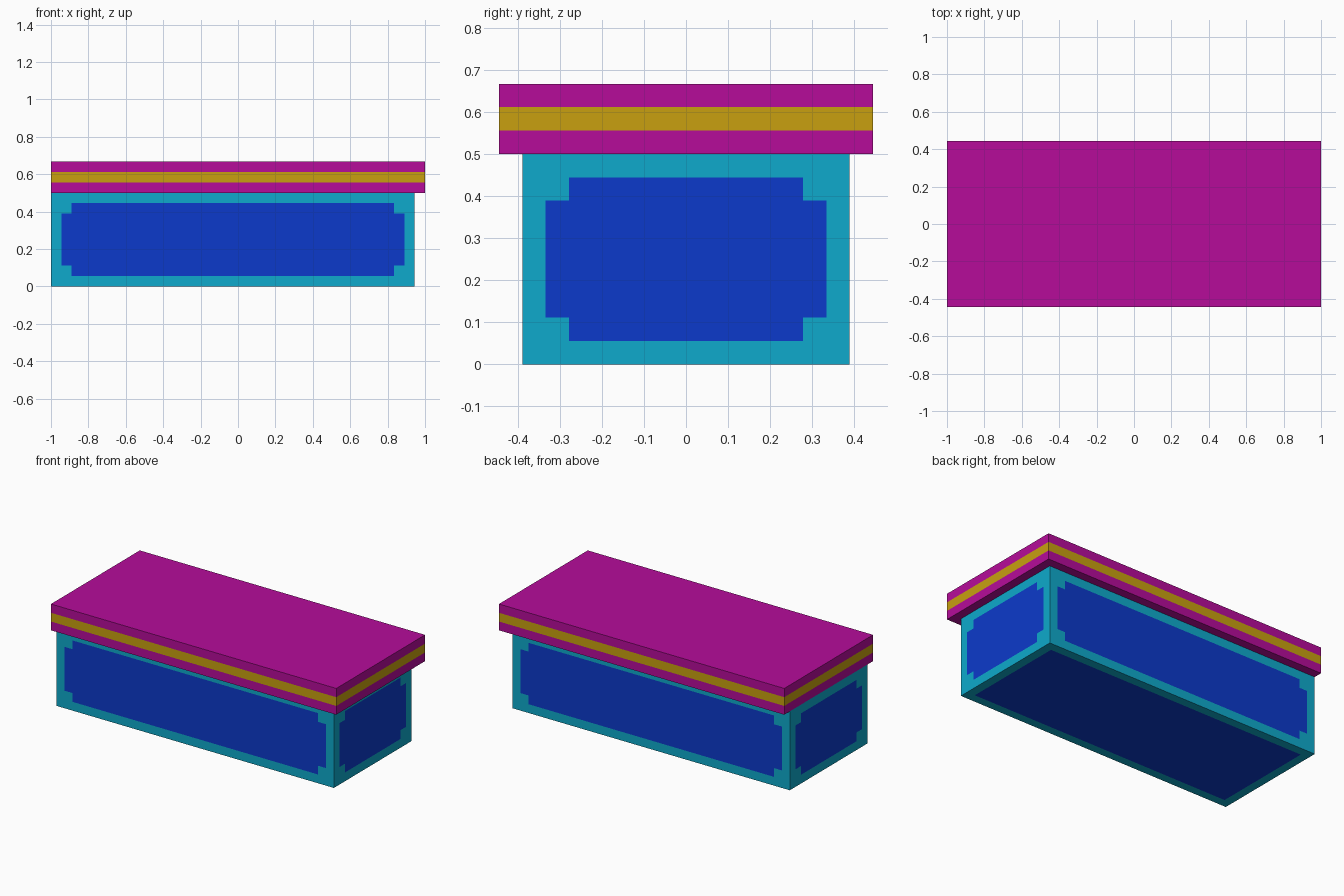
import bpy, bmesh
from mathutils import Vector

if "Cube" in bpy.data.objects:
    bpy.data.objects.remove(bpy.data.objects["Cube"])

U = 1 / 18  # modelling unit: every size is a multiple of it


def material(name, rgb):
    m = bpy.data.materials.new(name)
    m.diffuse_color = (*rgb, 1)
    m.use_nodes = True
    m.node_tree.nodes["Principled BSDF"].inputs["Base Color"].default_value = m.diffuse_color
    return m


def cut_box(name, lo, hi, cuts, mats, rule):
    """Box from lo to hi, sliced at cuts[axis], faces coloured by rule(face)."""
    bm = bmesh.new()
    bmesh.ops.create_cube(bm, size=1)
    for v in bm.verts:
        v.co = Vector([(lo[i] + hi[i]) / 2 + v.co[i] * (hi[i] - lo[i]) for i in range(3)])
    for axis, values in enumerate(cuts):
        normal = Vector([float(i == axis) for i in range(3)])
        for value in values:
            bmesh.ops.bisect_plane(bm, geom=bm.verts[:] + bm.edges[:] + bm.faces[:],
                                   plane_co=normal * value, plane_no=normal)
    bm.normal_update()
    for f in bm.faces:
        f.material_index = rule(f)
    mesh = bpy.data.meshes.new(name)
    bm.to_mesh(mesh)
    bm.free()
    for m in mats:
        mesh.materials.append(m)
    obj = bpy.data.objects.new(name, mesh)
    bpy.context.collection.objects.link(obj)
    return obj


cyan = material("cyan frame", (0.0044, 0.402, 0.604))
blue = material("blue panel", (0.0037, 0.042, 0.597))
magenta = material("magenta lid", (0.468, 0.0037, 0.323))
gold = material("gold band", (0.578, 0.352, 0.005))

# Base: cyan frame with notched blue panels on the sides, plain panel below
base_lo = (-18 * U, -7 * U, 0)
base_hi = (17 * U, 7 * U, 9 * U)


def base_rule(f):
    c = f.calc_center_median()
    main = max(range(3), key=lambda i: abs(f.normal[i]))
    a, b = [min(c[i] - base_lo[i], base_hi[i] - c[i]) / U for i in range(3) if i != main]
    if f.normal.z > 0.5 or min(a, b) < 1:
        return 0
    notch = main != 2 and max(a, b) < 2
    return 0 if notch else 1


base_cuts = [[lo + U, lo + 2 * U, hi - 2 * U, hi - U] for lo, hi in zip(base_lo, base_hi)]
cut_box("base", base_lo, base_hi, base_cuts, [cyan, blue], base_rule)

# Lid: magenta slab with a gold band round its middle
cut_box("lid", (-18 * U, -8 * U, 9 * U), (18 * U, 8 * U, 12 * U),
        [[], [], [10 * U, 11 * U]], [magenta, gold],
        lambda f: int(10 * U < f.calc_center_median().z < 11 * U))
